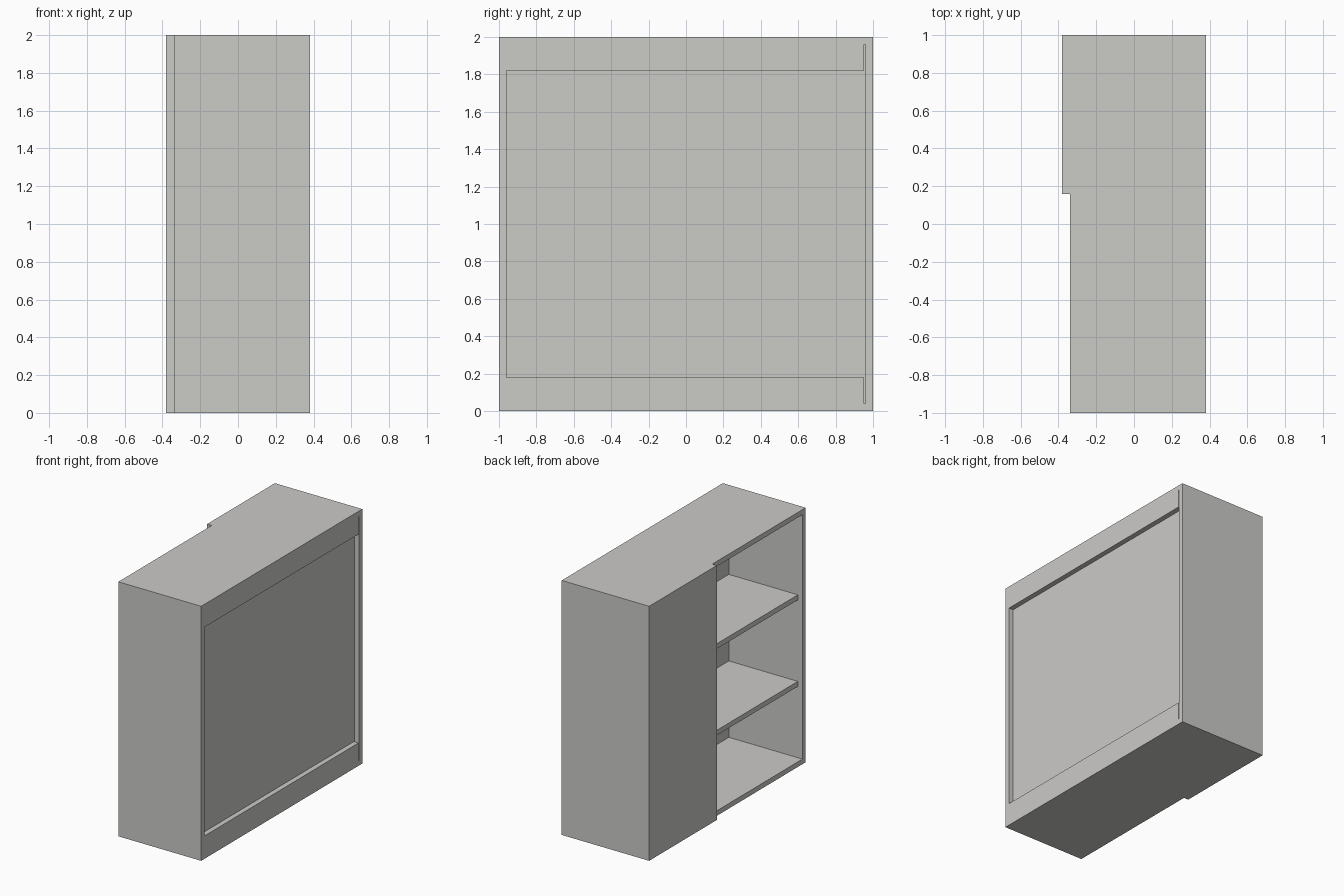
import bpy

if "Cube" in bpy.data.objects:
    bpy.data.objects.remove(bpy.data.objects["Cube"])

mat = bpy.data.materials.new("light_grey")
mat.diffuse_color = (0.6, 0.595, 0.575, 1)
mat.use_nodes = True
mat.node_tree.nodes["Principled BSDF"].inputs["Base Color"].default_value = mat.diffuse_color


def board(name, x, y, z):
    """Axis-aligned board from (min, max) ranges."""
    bpy.ops.mesh.primitive_cube_add(size=1)
    o = bpy.context.object
    o.name = o.data.name = name
    o.location = [(r[0] + r[1]) / 2 for r in (x, y, z)]
    o.scale = [r[1] - r[0] for r in (x, y, z)]
    bpy.ops.object.transform_apply(location=True, rotation=False, scale=True)
    o.data.materials.append(mat)
    return o


T = 0.04                       # board thickness
XB, XF = -0.34, 0.38           # carcass depth range
inner = (-1 + T, 1 - T)        # clear width inside the sides

# Carcass: two sides, floor and top
board("front_side", (XB, XF), (-1, -1 + T), (0, 2))
board("back_side", (XB, XF), (1 - T, 1), (0, 2))
board("floor_board", (XB, XF), inner, (0, T))
board("top_board", (XB, XF), inner, (2 - T, 2))

# Recessed backing panel
board("backing_panel", (0.30, 0.34), inner, (T, 2 - T))

# Rails over the panel, with a thin gap at one end
board("lower_rail", (0.34, XF), (-1 + T, 0.953), (T, 0.18))
board("upper_rail", (0.34, XF), (-1 + T, 0.953), (1.82, 2 - T))

# Shelves, set back from the open side
for i, top in enumerate((0.64, 1.32)):
    board(f"shelf_{i + 1}", (-0.30, 0.30), inner, (top - T, top))

# Door covering part of the open side
board("door", (-0.38, XB), (0.16, 1), (0, 2))
